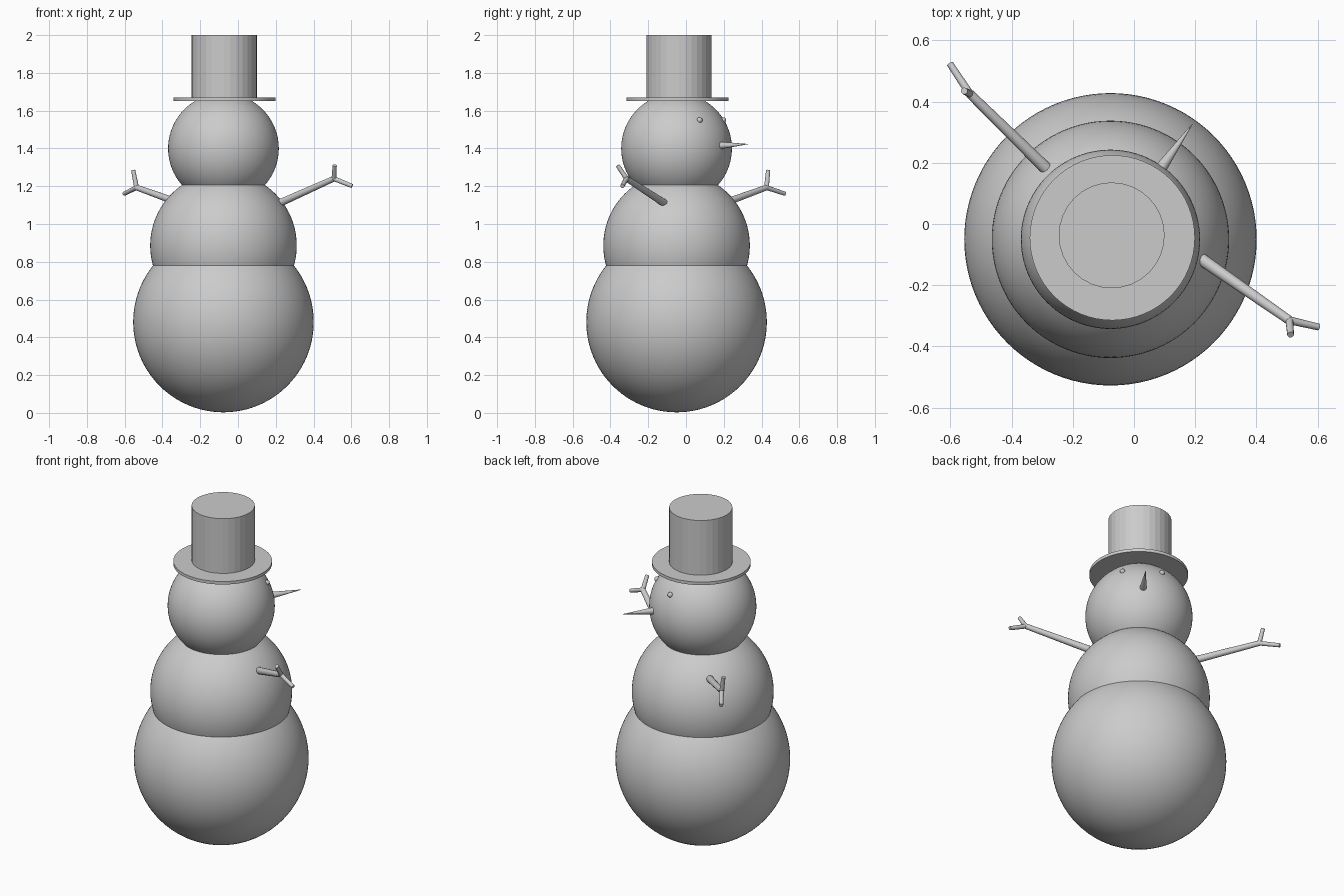
import bpy
from math import radians, sin, cos, sqrt
from mathutils import Vector

if "Cube" in bpy.data.objects:
    bpy.data.objects.remove(bpy.data.objects["Cube"])

CX, CY = -0.077, -0.05          # vertical axis of the body
FACE = radians(54.6)            # heading the face looks towards
HEAD_Z, HEAD_R = 1.40, 0.293


def ball(name, loc, r, seg=64, rings=32):
    bpy.ops.mesh.primitive_uv_sphere_add(segments=seg, ring_count=rings, radius=r, location=loc)
    bpy.context.object.name = name
    bpy.ops.object.shade_smooth()


def rod(name, a, b, r1, r2, sides=16, smooth=True):
    """Tapered round bar from point a to point b."""
    a, b = Vector(a), Vector(b)
    d = b - a
    bpy.ops.mesh.primitive_cone_add(vertices=sides, radius1=r1, radius2=r2,
                                    depth=d.length, location=(a + b) / 2)
    o = bpy.context.object
    o.name = name
    o.rotation_euler = d.to_track_quat('Z', 'Y').to_euler()
    if smooth:
        bpy.ops.object.shade_smooth_by_angle(angle=radians(40))


# Stacked snow balls
ball("lower_body", (CX, CY, 0.481), 0.478, 96, 48)
ball("middle_body", (CX, CY, 0.886), 0.388, 96, 48)
ball("head", (CX, CY, HEAD_Z), HEAD_R, 96, 48)

# Hat
rod("hat_brim", (-0.071, -0.045, 1.652), (-0.071, -0.045, 1.67), 0.27, 0.27, 64)
rod("hat_crown", (-0.073, -0.037, 1.655), (-0.073, -0.037, 2.0), 0.173, 0.173, 32, False)

# Eyes, mirrored about the facing direction
EYE_DZ = 0.15
eye_d = sqrt(HEAD_R ** 2 - EYE_DZ ** 2)
for side, off in (("left", 25.5), ("right", -25.5)):
    a = FACE + radians(off)
    ball(side + "_eye", (CX + eye_d * cos(a), CY + eye_d * sin(a), HEAD_Z + EYE_DZ), 0.015, 16, 8)


# Carrot nose
def ahead(dist, z):
    return (CX + dist * cos(FACE), CY + dist * sin(FACE), z)


rod("nose", ahead(0.27, 1.415), ahead(0.462, 1.423), 0.021, 0.001)

# Stick arms: shoulder at the body surface, fork point, two twig tips
arms = {
    "right": ((0.223, -0.117, 1.112), (0.508, -0.315, 1.24),
              [(0.512, -0.362, 1.31), (0.604, -0.337, 1.201)]),
    "left": ((-0.289, 0.183, 1.104), (-0.537, 0.426, 1.193),
             [(-0.555, 0.435, 1.285), (-0.602, 0.524, 1.16)]),
}
for side, (shoulder, fork, tips) in arms.items():
    s, f = Vector(shoulder), Vector(fork)
    rod(side + "_arm", s - (f - s) * 0.15, f, 0.021, 0.015)
    for i, tip in enumerate(tips):
        t = Vector(tip)
        rod(f"{side}_twig_{i + 1}", f - (t - f) * 0.05, t, 0.013, 0.011, 12)
